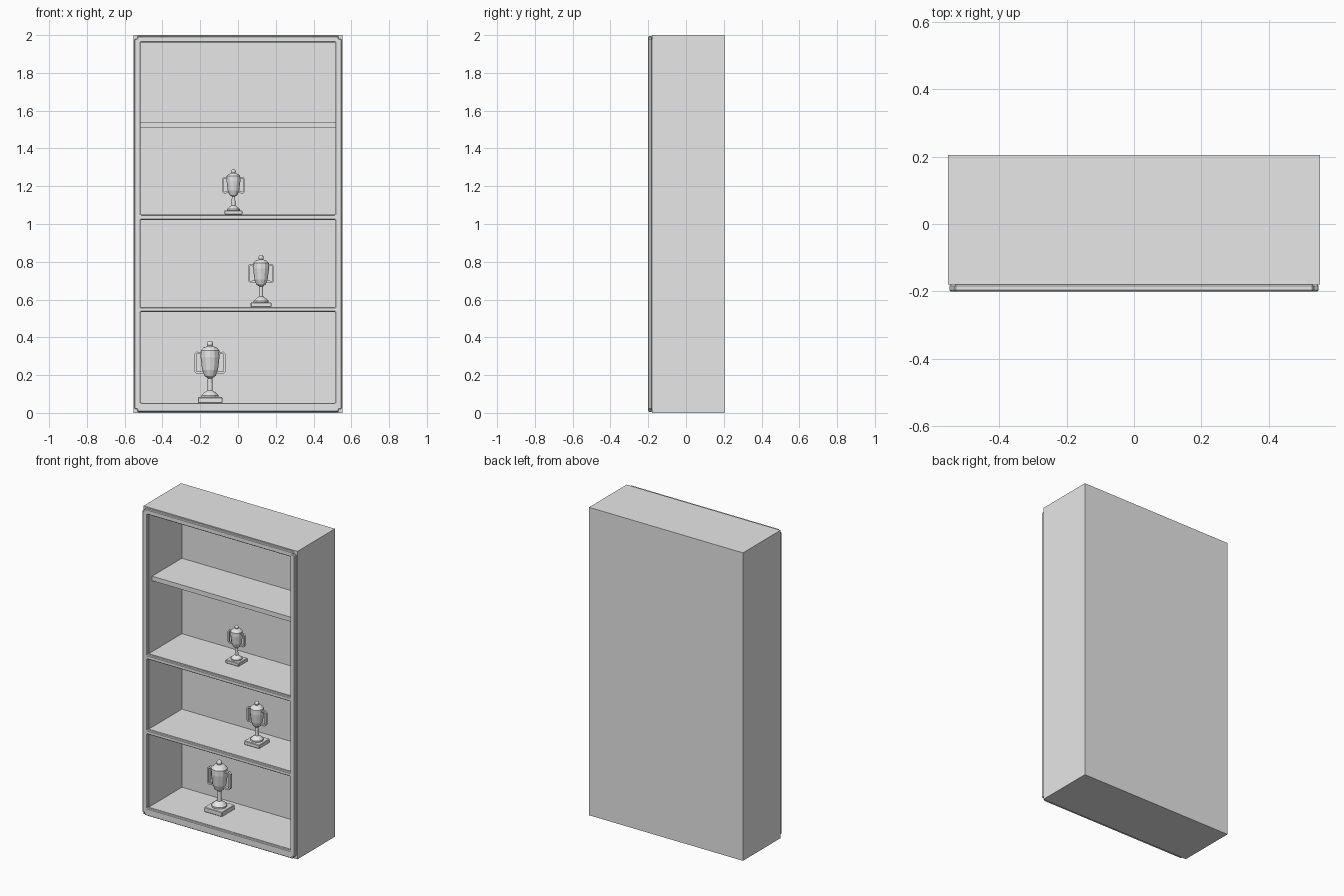
import bpy, bmesh, math
from mathutils import Matrix, Vector

cube = bpy.data.objects.get("Cube")
if cube:
    bpy.data.objects.remove(cube, do_unlink=True)

GREY = (0.8, 0.8, 0.8, 1)
grey = bpy.data.materials.new("light_grey")
grey.use_nodes = True
grey.diffuse_color = GREY
grey.node_tree.nodes["Principled BSDF"].inputs["Base Color"].default_value = GREY


def finish(name, bm):
    bmesh.ops.recalc_face_normals(bm, faces=bm.faces)
    mesh = bpy.data.meshes.new(name)
    bm.to_mesh(mesh)
    bm.free()
    mesh.materials.append(grey)
    obj = bpy.data.objects.new(name, mesh)
    bpy.context.collection.objects.link(obj)
    return obj


def bevel(obj, width):
    mod = obj.modifiers.new("bevel", "BEVEL")
    mod.width = width
    mod.segments = 1
    mod.limit_method = "ANGLE"


def box(name, x, y, z):
    """Box from a (min, max) pair for each axis."""
    bm = bmesh.new()
    bmesh.ops.create_cube(bm, size=1)
    for v in bm.verts:
        v.co = [(a + b) / 2 + c * (b - a) for c, (a, b) in zip(v.co, (x, y, z))]
    return finish(name, bm)


# Cabinet carcass
W, INNER = 0.553, 0.515
FRONT, BACK, BACK_IN = -0.18, 0.205, 0.16
for side, s in (("left", 1), ("right", -1)):
    box(side + "_side", sorted((s * INNER, s * W)), (FRONT, BACK), (0, 2))
span = (-INNER, INNER)
box("top_panel", span, (FRONT, BACK), (1.962, 2))
box("bottom_panel", span, (FRONT, BACK), (0, 0.053))
box("back_panel", span, (BACK_IN, BACK), (0.053, 1.962))
box("lower_shelf", span, (FRONT, BACK_IN), (0.535, 0.56))
box("middle_shelf", span, (FRONT, BACK_IN), (1.022, 1.05))
box("upper_shelf", span, (-0.145, BACK_IN), (1.51, 1.54))

# Front trim: a grid of cells without the openings and the corner notches
xs = [-0.548, -0.533, -INNER, INNER, 0.533, 0.548]
zs = [0.005, 0.02, 0.053, 0.535, 0.56, 1.022, 1.048, 1.962, 1.98, 1.995]
bm = bmesh.new()
for i in range(len(xs) - 1):
    for k in range(len(zs) - 1):
        opening = i == 2 and k in (2, 4, 6)
        notch = i in (0, 4) and k in (0, 8)
        if not (opening or notch):
            corners = [(i, k), (i + 1, k), (i + 1, k + 1), (i, k + 1)]
            bm.faces.new([bm.verts.new((xs[a], -0.2, zs[b])) for a, b in corners])
bmesh.ops.remove_doubles(bm, verts=bm.verts, dist=1e-4)
grown = bmesh.ops.extrude_face_region(bm, geom=bm.faces[:], use_keep_orig=True)
for v in grown["geom"]:
    if isinstance(v, bmesh.types.BMVert):
        v.co.y = FRONT
bevel(finish("front_trim", bm), 0.004)

# Trophy, at full size, standing on its own origin
CUP = [(0, 0.028), (0.046, 0.028), (0.046, 0.04), (0.034, 0.052), (0.014, 0.066),
       (0.012, 0.13), (0.03, 0.143), (0.042, 0.175), (0.05, 0.243), (0.049, 0.278),
       (0.034, 0.294), (0.012, 0.3), (0, 0.302)]
HANDLE = [(0.036, 0.262), (0.07, 0.265), (0.077, 0.258),
          (0.077, 0.166), (0.07, 0.159), (0.034, 0.162)]


def trophy(label, x, y, z, size):
    place = Matrix.Translation((x, y, z)) @ Matrix.Scale(size, 4)

    # Square plinth
    bm = bmesh.new()
    bmesh.ops.create_cube(bm, size=1, matrix=place @ Matrix.Translation((0, 0, 0.015))
                          @ Matrix.Diagonal((0.13, 0.13, 0.03, 1)))
    bevel(finish(label + "_trophy_base", bm), 0.003)

    # Turned foot, stem, cup and lid
    bm = bmesh.new()
    verts = [bm.verts.new((r, 0, h)) for r, h in CUP]
    edges = [bm.edges.new(pair) for pair in zip(verts, verts[1:])]
    bmesh.ops.spin(bm, geom=verts + edges, axis=(0, 0, 1), cent=(0, 0, 0),
                   steps=12, angle=math.tau)
    bmesh.ops.remove_doubles(bm, verts=bm.verts, dist=1e-4)
    bm.transform(place)
    finish(label + "_trophy_cup", bm)

    # Lid knob
    bm = bmesh.new()
    bmesh.ops.create_uvsphere(bm, u_segments=12, v_segments=8, radius=0.017,
                              matrix=place @ Matrix.Translation((0, 0, 0.312)))
    finish(label + "_trophy_knob", bm)

    # Handles: a rectangular section swept along the path
    for side, s in (("left", 1), ("right", -1)):
        bm = bmesh.new()
        path = [Vector((s * r, 0, h)) for r, h in HANDLE]
        rings = []
        for i, p in enumerate(path):
            along = (path[min(i + 1, len(path) - 1)] - path[max(i - 1, 0)]).normalized()
            out = along.cross(Vector((0, 1, 0))) * 0.006
            deep = Vector((0, 0.009, 0))
            rings.append([bm.verts.new(p + o) for o in
                          (out + deep, out - deep, -out - deep, deep - out)])
        for a, b in zip(rings, rings[1:]):
            for j in range(4):
                k = (j + 1) % 4
                bm.faces.new((a[j], a[k], b[k], b[j]))
        bm.faces.new(rings[0])
        bm.faces.new(rings[-1])
        bm.transform(place)
        finish(f"{label}_trophy_{side}_handle", bm)


trophy("large", -0.148, 0.02, 0.053, 1)
trophy("medium", 0.122, 0.02, 0.56, 0.84)
trophy("small", -0.024, 0.02, 1.05, 0.73)
